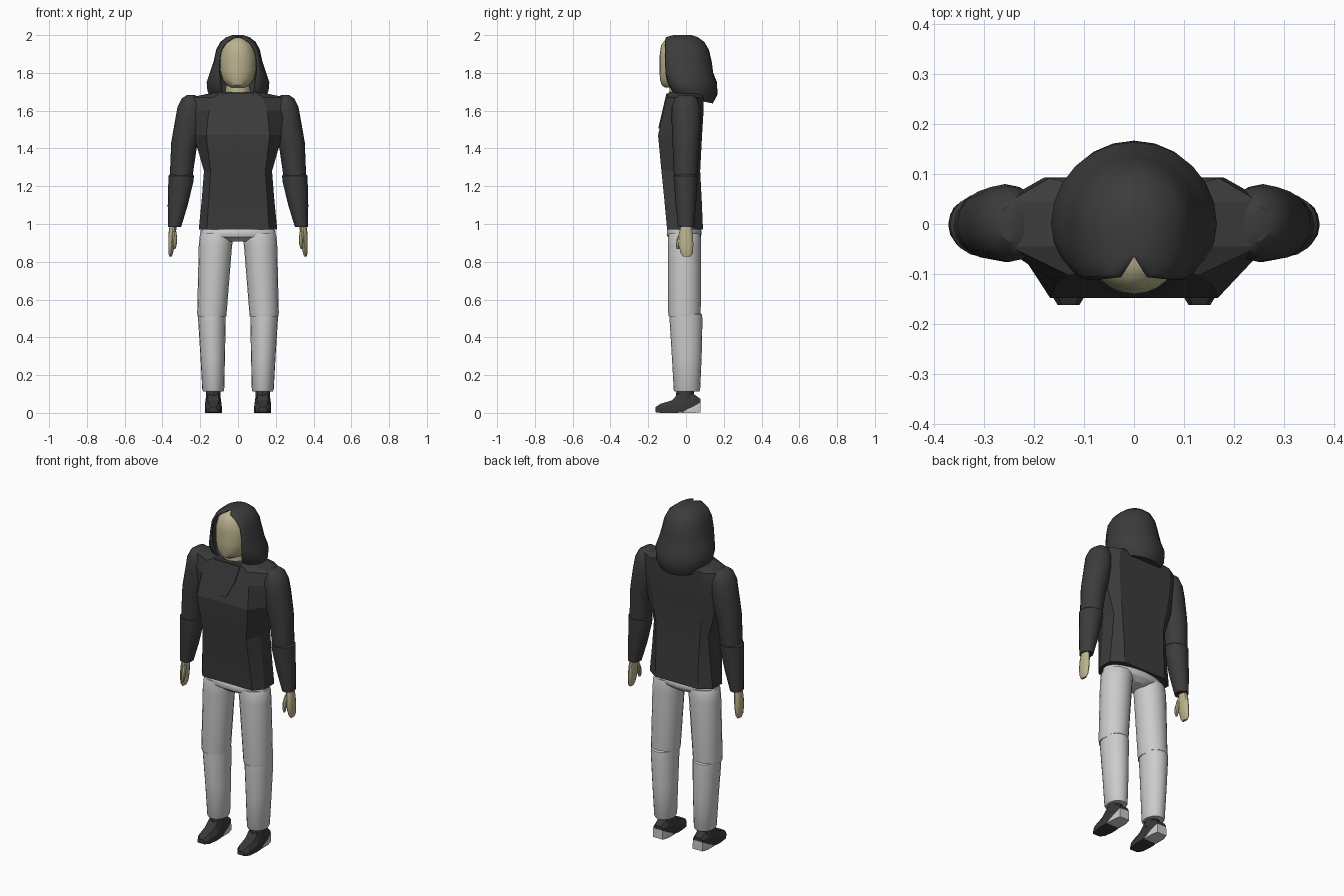
import bpy, bmesh
from math import sin, cos, pi, radians


def material(name, rgb):
    m = bpy.data.materials.new(name)
    m.diffuse_color = (*rgb, 1)
    return m


dark = material("dark_cloth", (0.045, 0.045, 0.045))
skin = material("skin", (0.5, 0.45, 0.27))
leather = material("dark_leather", (0.04, 0.04, 0.04))


def loft(name, rings, mat=None, mirror=False, closed=True, angle=35, caps=(True, True)):
    """Skin a list of equally long point rings."""
    bm = bmesh.new()
    vs = [[bm.verts.new(p) for p in ring] for ring in rings]
    n = len(vs[0])
    for a, b in zip(vs, vs[1:]):
        for i in range(n if closed else n - 1):
            j = (i + 1) % n
            bm.faces.new((a[i], a[j], b[j], b[i]))
    if caps[0]:
        bm.faces.new(vs[0])
    if caps[1]:
        bm.faces.new(vs[-1])
    bmesh.ops.remove_doubles(bm, verts=bm.verts, dist=1e-5)
    bmesh.ops.recalc_face_normals(bm, faces=bm.faces)
    me = bpy.data.meshes.new(name)
    bm.to_mesh(me)
    bm.free()
    ob = bpy.data.objects.new(name, me)
    bpy.context.collection.objects.link(ob)
    if mat:
        me.materials.append(mat)
    bpy.ops.object.select_all(action='DESELECT')
    ob.select_set(True)
    bpy.context.view_layer.objects.active = ob
    if angle:
        bpy.ops.object.shade_smooth_by_angle(angle=radians(angle))
    if mirror:
        ob.modifiers.new("mirror", 'MIRROR').use_mirror_merge = False
    return ob


def tube(name, rings, mat=None, mirror=False, n=16):
    """Loft of horizontal ellipses given as (x, y, z, rx, ry)."""
    pts = [[(x + rx * cos(2 * pi * i / n), y + ry * sin(2 * pi * i / n), z)
            for i in range(n)] for x, y, z, rx, ry in rings]
    return loft(name, pts, mat, mirror)


# Jacket body: faceted rings (z, front half width, front y, side half width, back half width, back y)
body = []
for z, xf, yf, xs, xb, yb in [(0.97, .165, -.10, .208, .14, .09),
                              (1.13, .155, -.115, .192, .14, .083),
                              (1.28, .145, -.13, .18, .145, .075),
                              (1.47, .168, -.148, .235, .17, .085),
                              (1.60, .155, -.119, .265, .18, .093),
                              (1.67, .13, -.103, .25, .17, .092),
                              (1.70, .085, -.09, .11, .08, .07)]:
    half = [(xf, yf), (xs, -.045), (xs, .045), (xb, yb)]
    body.append([(x, y, z) for x, y in half] + [(-x, y, z) for x, y in reversed(half)])
loft("jacket_body", body, dark, angle=12)

# V-shaped neck placket lying on the chest
placket = [[(x, y + d, z) for x, y, z in ((-.085, -.098, 1.69), (.085, -.098, 1.69), (.065, -.119, 1.60),
                                           (.02, -.141, 1.505), (-.02, -.141, 1.505), (-.065, -.119, 1.60))]
           for d in (-.006, .006)]
loft("neck_placket", placket, dark, angle=0)

# Sleeves
tube("upper_sleeve", [(.25, 0, 1.683, .02, .035), (.247, 0, 1.665, .05, .06), (.25, 0, 1.62, .07, .076),
                      (.258, .002, 1.55, .075, .078), (.28, 0, 1.43, .074, .072), (.287, 0, 1.40, .068, .07),
                      (.301, -.002, 1.25, .06, .062)], dark, True)
tube("lower_sleeve", [(.30, -.002, 1.275, .05, .05), (.301, -.002, 1.255, .068, .064),
                      (.303, -.002, 1.22, .066, .062), (.319, -.001, 1.10, .053, .054),
                      (.336, 0, .985, .035, .042)], dark, True)

# Hands
tube("hand", [(.343, 0, 1.0, .018, .026), (.348, 0, .95, .02, .036), (.352, 0, .89, .017, .039),
              (.356, .004, .845, .012, .032), (.357, .004, .828, .007, .02)], skin, True, 12)
tube("thumb", [(.338, -.02, .96, .012, .014), (.334, -.035, .92, .012, .014),
               (.335, -.042, .885, .01, .011), (.337, -.043, .868, .005, .006)], skin, True, 8)

# Trousers
tube("waistband", [(0, -.01, .975, .185, .085), (0, -.01, .965, .197, .091), (0, -.01, .945, .2, .092),
                   (0, -.01, .932, .194, .088), (0, -.008, .93, .18, .084), (0, -.008, .908, .07, .06)], n=28)
tube("thigh", [(.11, -.008, .95, .085, .082), (.114, -.008, .935, .089, .086), (.12, -.008, .88, .088, .087),
               (.138, -.008, .53, .078, .086), (.138, -.008, .51, .076, .084)], None, True, 20)
tube("shin", [(.138, 0, .535, .06, .068), (.138, 0, .52, .073, .085), (.138, 0, .49, .073, .087),
              (.134, .004, .30, .065, .079), (.131, .005, .122, .058, .07), (.131, .005, .112, .053, .065)],
     None, True, 20)

# Shoes: sections along y (y, half width, bottom z, top z)
CX = .131


def shoe_part(name, sections, mat, top):
    rings = []
    for y, w, zb, zt in sections:
        zm = zb + (zt - zb) * .55
        rings.append([(CX + x, y, z) for x, z in ((-w, zb), (w, zb), (w, zm), (w * top, zt),
                                                  (-w * top, zt), (-w, zm))])
    loft(name, rings, mat, True, angle=20)


shoe_part("shoe_upper", [(-.162, .022, .004, .03), (-.135, .038, 0, .048), (-.075, .045, 0, .066),
                         (-.045, .044, 0, .098), (.0, .041, .005, .105), (.04, .04, .032, .1),
                         (.076, .03, .055, .075)], leather, .65)
shoe_part("shoe_heel", [(-.02, .042, 0, .006), (.04, .042, 0, .034), (.078, .032, .002, .056)], None, .97)
tube("shoe_cuff", [(CX, -.005, .07, .04, .05), (CX, -.005, .115, .038, .046)], leather, True, 12)

# Head and neck
tube("head", [(0, -.05, 1.988, .022, .03), (0, -.05, 1.976, .048, .06), (0, -.048, 1.945, .077, .084),
              (0, -.045, 1.89, .094, .095), (0, -.045, 1.81, .094, .095), (0, -.05, 1.765, .082, .088),
              (0, -.055, 1.735, .06, .074), (0, -.06, 1.722, .035, .05)], skin, n=24)
tube("neck", [(0, -.025, 1.66, .07, .065), (0, -.025, 1.78, .06, .06)], skin)

# Hood: open-fronted arcs (z, opening half width, front y, half width, widest y, back y, tilt)
hood = []
for z, xo, yf, rx, yc, yb, tilt in [(1.67, .075, -.06, .135, .02, .14, .2),
                                    (1.705, .085, -.075, .158, .0, .163, .12),
                                    (1.75, .09, -.095, .162, .0, .16, 0),
                                    (1.80, .097, -.105, .145, 0, .14, 0),
                                    (1.86, .098, -.108, .125, 0, .132, 0),
                                    (1.92, .088, -.108, .112, 0, .118, 0),
                                    (1.96, .062, -.108, .092, 0, .095, 0),
                                    (1.985, .025, -.105, .06, -.01, .062, 0),
                                    (1.996, 0, -.065, .028, -.02, .03, 0)]:
    side = [(xo + (rx - xo) * cos(t), yc + (yf - yc) * sin(t)) for t in (pi / 2 * k / 4 for k in range(4, 0, -1))]
    side += [(rx * cos(t), yc + (yb - yc) * sin(t)) for t in (pi / 2 * k / 6 for k in range(6))]
    ring = side + [(0, yb)] + [(-x, y) for x, y in reversed(side)]
    hood.append([(x, y, z - tilt * y) for x, y in ring])
ob = loft("hood", hood, dark, closed=False, angle=40)
mod = ob.modifiers.new("thickness", 'SOLIDIFY')
mod.thickness, mod.offset = .008, 0
